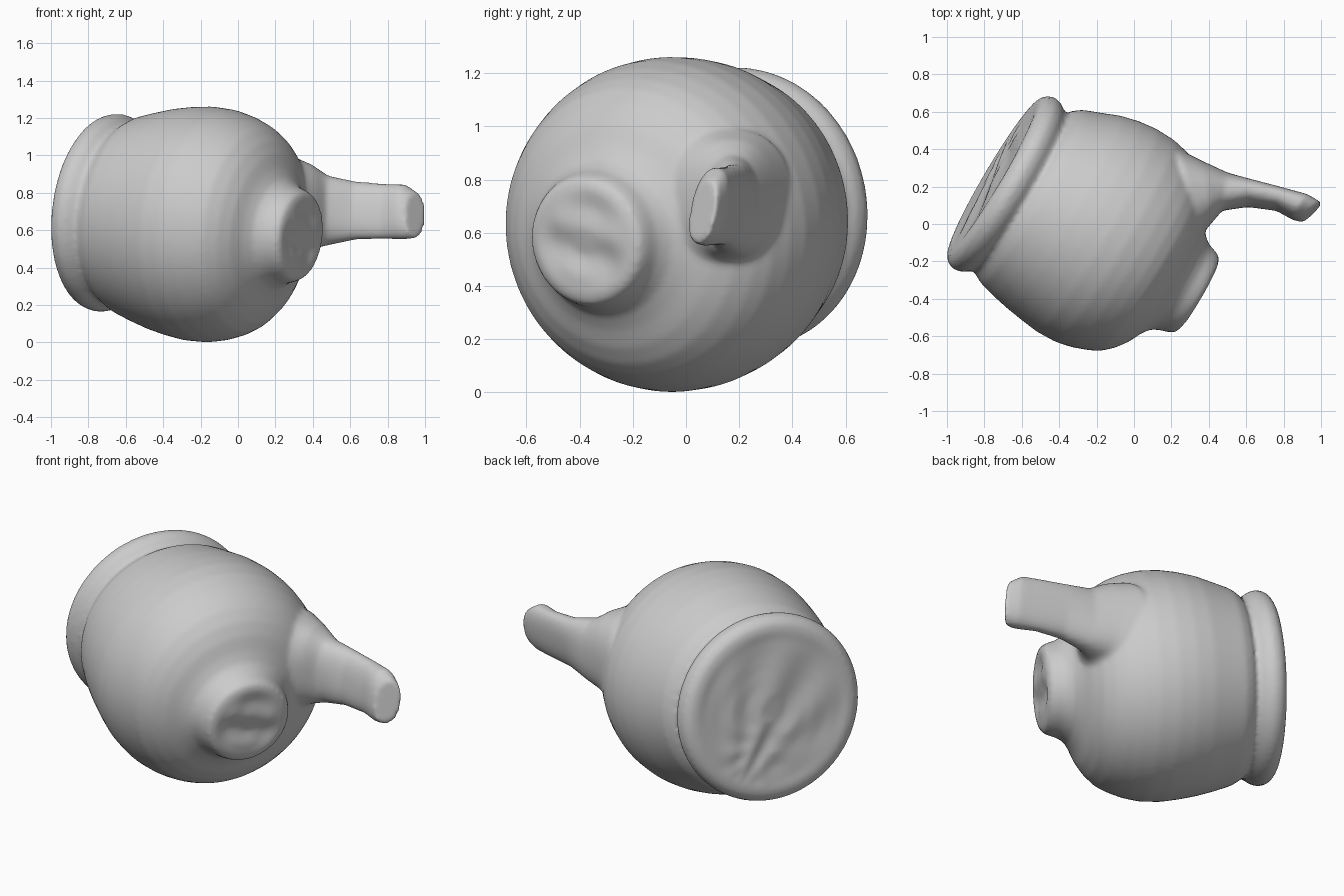
import bpy, bmesh, math
from mathutils import Vector

if "Cube" in bpy.data.objects:
    bpy.data.objects.remove(bpy.data.objects["Cube"])

# Pot axis: from the wide rim face towards the small foot
AXIS = Vector((0.857, -0.505, -0.105)).normalized()
SIDE = Vector((0.507, 0.862, 0)).normalized()
SIDE = (SIDE - AXIS * SIDE.dot(AXIS)).normalized()
UP = AXIS.cross(SIDE)
START = Vector((-0.75, 0.25, 0.70))
SEGS = 96

# (distance along axis, radius, sideways shift) of each ring
PROFILE = [
    (0.0, 0.08, 0), (0.0, 0.16, 0), (0.0, 0.24, 0), (0.0, 0.32, 0), (0.0, 0.40, 0),
    (-0.005, 0.45, 0), (0.002, 0.49, 0), (0.03, 0.522, 0), (0.07, 0.533, 0),
    (0.11, 0.522, 0), (0.14, 0.50, 0), (0.165, 0.485, 0), (0.185, 0.508, 0.01),
    (0.23, 0.537, 0.015), (0.32, 0.567, 0.02), (0.42, 0.597, 0.03), (0.52, 0.617, 0.035),
    (0.62, 0.629, 0.035), (0.73, 0.626, 0.035), (0.82, 0.607, 0.035), (0.90, 0.578, 0.035),
    (0.96, 0.545, 0.03), (1.02, 0.49, 0.03), (1.065, 0.425, 0.025), (1.10, 0.35, 0.02),
    (1.135, 0.295, 0.015), (1.18, 0.265, 0.01), (1.23, 0.25, 0.01), (1.26, 0.235, 0.01),
    (1.272, 0.20, 0.01), (1.268, 0.13, 0.01), (1.265, 0.06, 0.01),
]

# Handle: (outer edge x, y), (inner edge x, y), low z, high z
HANDLE = [
    ((0.05, 0.40), (0.15, -0.05), 0.45, 0.95),
    ((0.24, 0.40), (0.36, -0.06), 0.45, 0.99),
    ((0.37, 0.335), (0.42, 0.01), 0.50, 0.95),
    ((0.50, 0.275), (0.47, 0.07), 0.52, 0.89),
    ((0.65, 0.23), (0.61, 0.095), 0.55, 0.86),
    ((0.80, 0.19), (0.76, 0.075), 0.553, 0.848),
    ((0.93, 0.155), (0.85, 0.025), 0.55, 0.845),
    ((1.005, 0.11), (0.895, 0.015), 0.56, 0.80),
]


def dent(s, v, w):
    """Shallow folds on the two flat ends."""
    r = math.hypot(v, w)
    if s < 0.01 and r < 0.43:
        ang = math.atan2(w + 0.46, v - 0.25)
        return 0.009 * math.sin(ang * 15) * (1 - (r / 0.43) ** 4)
    if s > 1.262 and r < 0.18:
        return 0.012 * math.sin(w * 28 + v * 8)
    return 0


def bridge(bm, rings):
    for a, b in zip(rings, rings[1:]):
        n = len(a)
        for i in range(n):
            bm.faces.new((a[i], a[(i + 1) % n], b[(i + 1) % n], b[i]))


def add_pot(bm):
    rings = []
    for s, r, shift in PROFILE:
        ring = []
        for i in range(SEGS):
            t = math.tau * i / SEGS
            v, w = r * math.cos(t), r * math.sin(t)
            ring.append(bm.verts.new(START + AXIS * (s + dent(s, v, w))
                                     + SIDE * (v + shift) + UP * w))
        rings.append(ring)
    bridge(bm, rings)
    bm.faces.new(rings[0])
    bm.faces.new(rings[-1])


def add_handle(bm):
    rings = []
    for k, (outer, inner, lo, hi) in enumerate(HANDLE):
        o, n = Vector((*outer, 0)), Vector((*inner, 0))
        mid, half = (o + n) / 2, (o - n) / 2
        lean = 0.02 if k > 3 else 0
        ring = []
        for i in range(40):
            t = math.tau * i / 40
            c, q = (math.copysign(abs(f) ** 0.85, f) for f in (math.cos(t), math.sin(t)))
            p = mid + half * c
            ring.append(bm.verts.new((p.x, p.y + lean * q, (lo + hi) / 2 + q * (hi - lo) / 2)))
        rings.append(ring)
    bridge(bm, rings)
    bm.faces.new(rings[0])
    bm.faces.new(rings[-1])


bm = bmesh.new()
add_pot(bm)
add_handle(bm)
bmesh.ops.recalc_face_normals(bm, faces=bm.faces)
mesh = bpy.data.meshes.new("pot")
bm.to_mesh(mesh)
bm.free()
pot = bpy.data.objects.new("pot_with_handle", mesh)
bpy.context.collection.objects.link(pot)

clay = bpy.data.materials.new("grey_clay")
clay.diffuse_color = (0.6, 0.6, 0.6, 1)
clay.use_nodes = True
clay.node_tree.nodes["Principled BSDF"].inputs["Base Color"].default_value = clay.diffuse_color
mesh.materials.append(clay)

# Fuse the handle into the body and soften the joins
fuse = pot.modifiers.new("fuse", "REMESH")
fuse.mode = "VOXEL"
fuse.voxel_size = 0.014
fuse.use_smooth_shade = True
soften = pot.modifiers.new("soften", "SMOOTH")
soften.factor = 0.5
soften.iterations = 6
